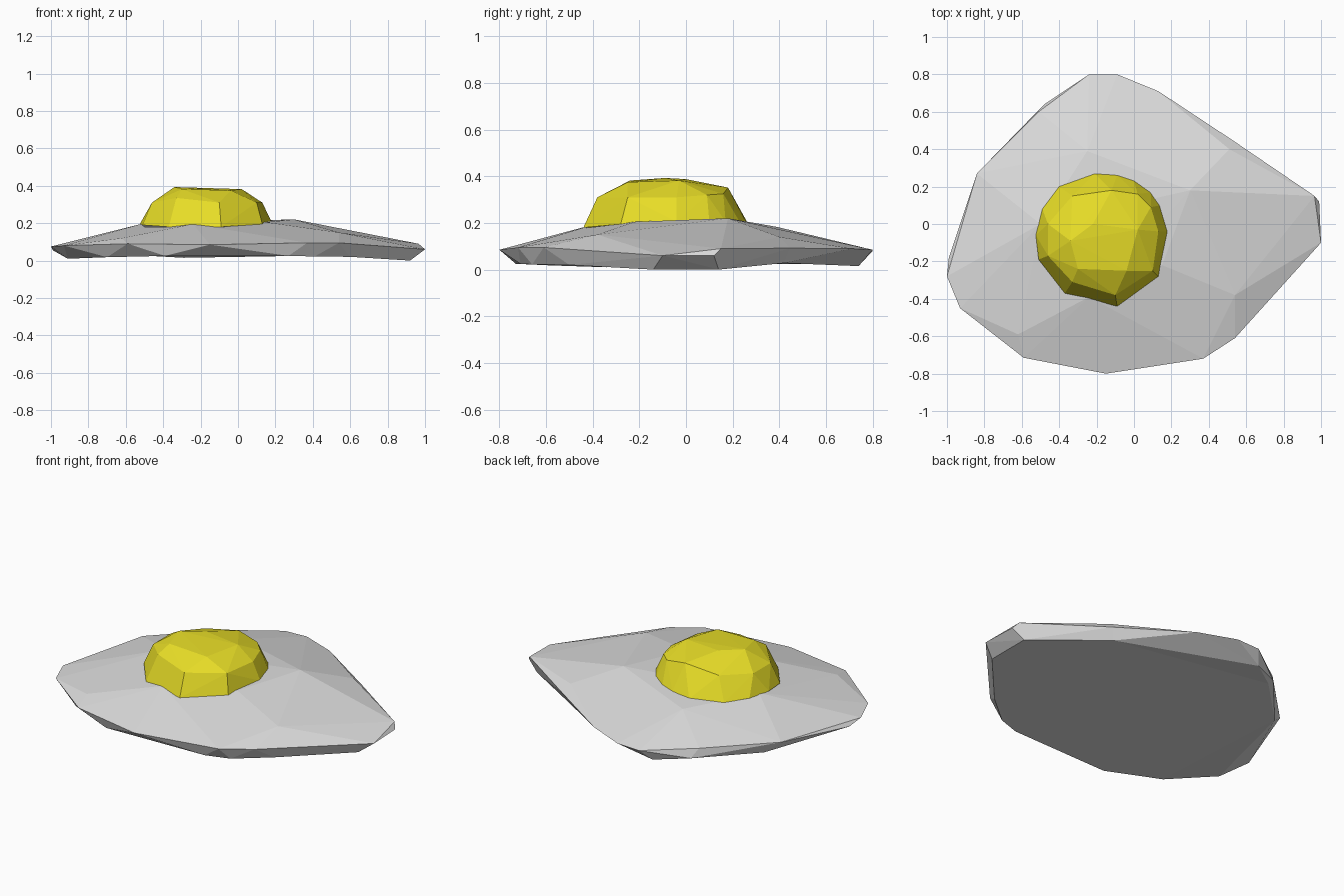
import bpy, bmesh
from mathutils import Vector
from mathutils.geometry import delaunay_2d_cdt

if "Cube" in bpy.data.objects:
    bpy.data.objects.remove(bpy.data.objects["Cube"])


def material(name, rgb):
    m = bpy.data.materials.new(name)
    m.diffuse_color = (*rgb, 1)
    m.use_nodes = True
    m.node_tree.nodes["Principled BSDF"].inputs["Base Color"].default_value = m.diffuse_color
    return m


def upper_shell(points, limit):
    """Faceted skin over the points, open underneath."""
    bm = bmesh.new()
    for p in points:
        bm.verts.new(p)
    bmesh.ops.convex_hull(bm, input=bm.verts[:])
    bmesh.ops.recalc_face_normals(bm, faces=bm.faces[:])
    bm.normal_update()
    down = [f for f in bm.faces if f.normal.z < limit]
    bmesh.ops.delete(bm, geom=down, context='FACES')
    loose = [v for v in bm.verts if not v.link_faces]
    bmesh.ops.delete(bm, geom=loose, context='VERTS')
    return bm


def cut_opening(bm, ring, scale):
    """Open the skin where the part on top covers it (ring is convex)."""
    mid = sum((Vector((p[0], p[1], 0)) for p in ring), Vector()) / len(ring)
    pts = [mid + (Vector((p[0], p[1], 0)) - mid) * scale for p in ring]
    inside = bm.faces[:]
    for a, b in zip(pts, pts[1:] + pts[:1]):
        out = (b - a).cross(Vector((0, 0, 1)))
        if out.dot(a - mid) < 0:
            out.negate()
        edges = {e for f in inside for e in f.edges}
        verts = {v for f in inside for v in f.verts}
        res = bmesh.ops.bisect_plane(
            bm, geom=list(verts) + list(edges) + inside,
            plane_co=a, plane_no=out, dist=1e-5)
        faces = {g for g in res['geom'] if isinstance(g, bmesh.types.BMFace)}
        inside = [f for f in faces
                  if (f.calc_center_median() - a).dot(out) < 0]
    bmesh.ops.delete(bm, geom=inside, context='FACES')


def add_underside(bm, rim, under):
    """Rim down to the inset under ring, and the base inside that ring."""
    pts = rim + under
    n, k = len(rim), len(under)
    ring = [(n + i, n + (i + 1) % k) for i in range(k)]
    co, _, faces, orig, _, _ = delaunay_2d_cdt(
        [Vector(p[:2]) for p in pts], ring, [], 0, 1e-5)
    vs = [bm.verts.new((c.x, c.y, pts[o[0]][2] if o else 0.02))
          for c, o in zip(co, orig)]
    for f in faces:
        bm.faces.new([vs[i] for i in reversed(f)])
    bmesh.ops.remove_doubles(bm, verts=bm.verts[:], dist=0.0005)
    bm.normal_update()


def make_object(name, bm, mat):
    me = bpy.data.meshes.new(name)
    bm.to_mesh(me)
    bm.free()
    me.materials.append(mat)
    bpy.context.collection.objects.link(bpy.data.objects.new(name, me))


white_mat = material("egg white grey", (0.72, 0.72, 0.72))
yolk_mat = material("yolk yellow", (0.80, 0.72, 0.02))

# Yolk: base ring, shoulder ring and crown, resting open on the white
base = [(-0.21, 0.27, 0.19), (-0.09, 0.26, 0.20), (0.0, 0.23, 0.205),
        (0.09, 0.17, 0.205), (0.14, 0.10, 0.205), (0.18, -0.04, 0.205),
        (0.13, -0.28, 0.195), (-0.09, -0.44, 0.18), (-0.37, -0.37, 0.18),
        (-0.51, -0.19, 0.19), (-0.525, -0.06, 0.195), (-0.49, 0.08, 0.195),
        (-0.40, 0.20, 0.19)]
shoulder = [(-0.10, -0.38, 0.31), (-0.33, -0.31, 0.335), (-0.46, -0.17, 0.31),
            (-0.46, 0.0, 0.31), (-0.33, 0.15, 0.32), (-0.12, 0.18, 0.352),
            (0.02, 0.16, 0.325), (0.09, 0.09, 0.32), (0.13, -0.04, 0.31),
            (0.10, -0.25, 0.31)]
crown = [(-0.30, -0.24, 0.382), (-0.04, -0.25, 0.375), (-0.34, -0.09, 0.393),
         (-0.22, 0.0, 0.388), (0.02, -0.03, 0.382)]
make_object("yolk", upper_shell(base + shoulder + crown, -0.3), yolk_mat)

# Egg white: irregular rim, inset underside, shallow raised plateau
rim = [(-0.15, -0.80, 0.085), (0.37, -0.72, 0.095), (0.54, -0.61, 0.095),
       (1.0, -0.10, 0.06), (0.99, 0.12, 0.06), (0.965, 0.15, 0.09),
       (0.53, 0.446, 0.092), (0.13, 0.71, 0.09),
       (-0.09, 0.80, 0.085), (-0.24, 0.80, 0.08), (-0.48, 0.64, 0.035),
       (-0.84, 0.27, 0.09), (-0.99, -0.18, 0.055), (-1.0, -0.28, 0.075),
       (-0.93, -0.45, 0.08), (-0.59, -0.715, 0.09)]
under = [(-0.39, -0.73, 0.025), (0.27, -0.71, 0.025), (0.41, -0.66, 0.022),
         (0.60, -0.50, 0.02), (0.92, -0.14, 0.0), (0.92, 0.14, 0.0),
         (0.50, 0.42, 0.028), (-0.29, 0.74, 0.015), (-0.47, 0.61, 0.025),
         (-0.76, 0.32, 0.025), (-0.91, -0.34, 0.01), (-0.70, -0.58, 0.018)]
plateau = [(-0.25, 0.39, 0.183), (0.30, 0.18, 0.22), (0.51, 0.40, 0.14),
           (0.54, -0.38, 0.15), (-0.24, -0.39, 0.195), (-0.62, -0.59, 0.12),
           (-0.50, 0.0, 0.20), (0.15, -0.22, 0.205), (-0.51, 0.60, 0.09)]
white = upper_shell(rim + plateau, 0.0)
cut_opening(white, base, 0.97)
add_underside(white, rim, under)
make_object("egg_white", white, white_mat)
